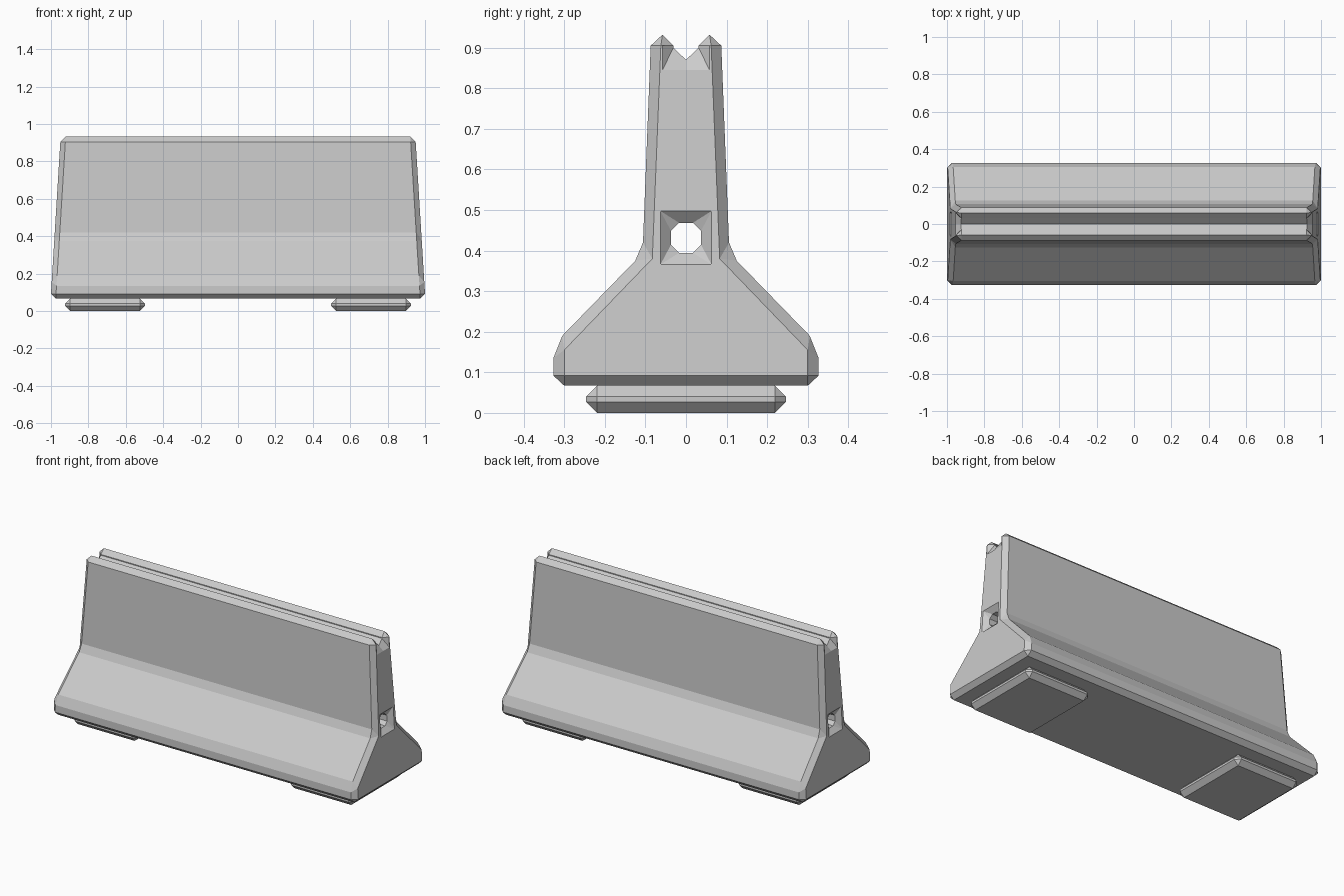
import bpy, bmesh

if "Cube" in bpy.data.objects:
    bpy.data.objects.remove(bpy.data.objects["Cube"])

CH = 0.027  # chamfer size used everywhere


def end_x(z):
    # the end faces lean inwards towards the top
    return 1.0 - 0.0615 * (z - 0.092)


def full(half):
    # mirror a half profile (y >= 0), bottom to top, into a closed loop
    return half + [(-y, z) for y, z in reversed(half) if y > 1e-6]


def loft(bm, rings):
    for a, b in zip(rings, rings[1:]):
        n = len(a)
        for i in range(n):
            bm.faces.new((a[i], a[(i + 1) % n], b[(i + 1) % n], b[i]))


def rings_along(bm, end_loop, body_loop):
    # end outline, chamfer, long straight run, chamfer, end outline
    spec = [(-1, end_loop, 0), (-1, body_loop, CH), (1, body_loop, CH), (1, end_loop, 0)]
    rings = []
    for s, loop, inset in spec:
        rings.append([bm.verts.new((s * (end_x(z) - inset), y, z)) for y, z in loop])
    loft(bm, rings)


def finish(bm, name):
    bmesh.ops.recalc_face_normals(bm, faces=bm.faces[:])
    me = bpy.data.meshes.new(name)
    bm.to_mesh(me)
    bm.free()
    ob = bpy.data.objects.new(name, me)
    bpy.context.collection.objects.link(ob)
    return ob


# Barrier body: outer profile and matching inset end outline
body = [(0.30, 0.067), (0.327, 0.092), (0.327, 0.135), (0.305, 0.19),
        (0.125, 0.375), (0.106, 0.42), (0.087, 0.905), (0.058, 0.932),
        (0.031, 0.905), (0.031, 0.9), (0.0, 0.87)]
ends = [(0.30, 0.092), (0.30, 0.092), (0.30, 0.155), (0.30, 0.155),
        (0.083, 0.38), (0.083, 0.38), (0.062, 0.905), (0.062, 0.905),
        (0.058, 0.905), (0.058, 0.845), (0.0, 0.845)]
bm = bmesh.new()
rings_along(bm, full(ends), full(body))

# Octagonal tunnel flaring to a square pocket at each end
r, k, q, zc = 0.037, 0.017, 0.063, 0.4315
octagon = [(r, -k), (r, k), (k, r), (-k, r), (-r, k), (-r, -k), (-k, -r), (k, -r)]
sgn = lambda v: 1 if v > 0 else -1
rings_along(bm, [(sgn(y) * q, zc + sgn(z) * (q + 0.003)) for y, z in octagon],
            [(y, zc + z) for y, z in octagon])
bmesh.ops.remove_doubles(bm, verts=bm.verts[:], dist=0.0005)

# End faces around the tunnel pockets
for s in (-1, 1):
    rim = [e for e in bm.edges if len(e.link_faces) == 1 and e.verts[0].co.x * s > 0]
    bmesh.ops.triangle_fill(bm, edges=rim, use_beauty=True)
finish(bm, "barrier_body")

# Two chamfered feet
for side, s in (("left", -1), ("right", 1)):
    bm = bmesh.new()
    bmesh.ops.create_cube(bm, size=1)
    bmesh.ops.scale(bm, vec=(0.426, 0.492, 0.067), verts=bm.verts[:])
    bmesh.ops.bevel(bm, geom=bm.edges[:], offset=CH, segments=1, affect='EDGES')
    bmesh.ops.translate(bm, vec=(s * 0.711, 0, 0.0335), verts=bm.verts[:])
    finish(bm, side + "_foot")
